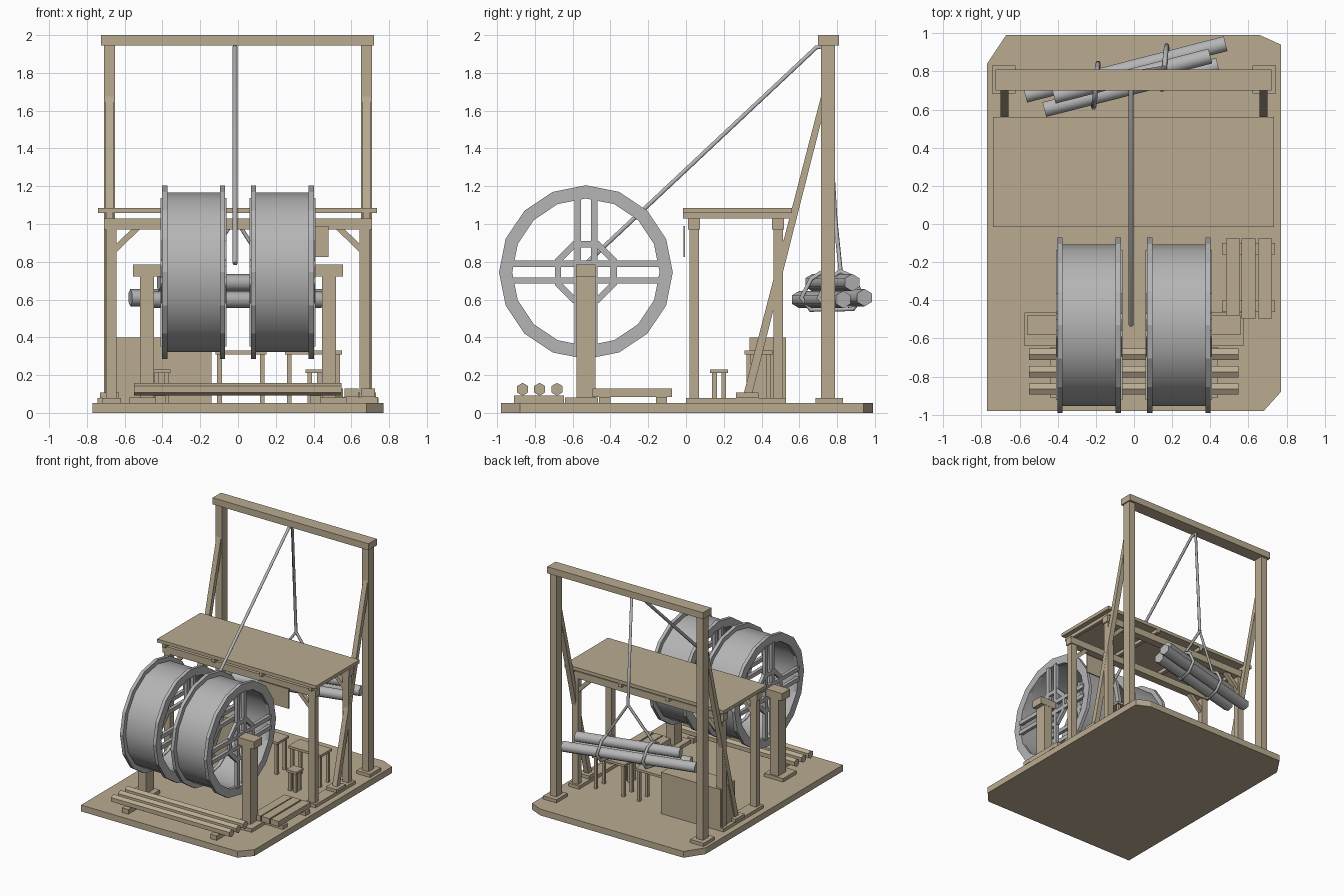
import bpy, bmesh, math
from mathutils import Vector

cube = bpy.data.objects.get("Cube")
if cube:
    bpy.data.objects.remove(cube, do_unlink=True)


def material(name, rgb):
    m = bpy.data.materials.new(name)
    m.use_nodes = True
    m.diffuse_color = (*rgb, 1)
    m.node_tree.nodes["Principled BSDF"].inputs["Base Color"].default_value = (*rgb, 1)
    return m


WOOD = material("tan_wood", (0.49, 0.41, 0.285))
GREY = material("plain_grey", (0.46, 0.46, 0.46))


def finish(name, bm, mat, smooth=0):
    bmesh.ops.recalc_face_normals(bm, faces=bm.faces[:])
    me = bpy.data.meshes.new(name)
    bm.to_mesh(me)
    bm.free()
    me.materials.append(mat)
    ob = bpy.data.objects.new(name, me)
    bpy.context.collection.objects.link(ob)
    if smooth:
        bpy.ops.object.select_all(action='DESELECT')
        ob.select_set(True)
        bpy.context.view_layer.objects.active = ob
        bpy.ops.object.shade_smooth_by_angle(angle=math.radians(smooth))
    return ob


def box(name, xs, ys, zs, mat=WOOD):
    """Box from its ranges along x, y and z."""
    bm = bmesh.new()
    bmesh.ops.create_cube(bm, size=1)
    for v in bm.verts:
        v.co = [(r[0] + r[1]) / 2 + c * (r[1] - r[0]) for r, c in zip((xs, ys, zs), v.co)]
    return finish(name, bm, mat)


def pair(name, xs, ys, zs, mat=WOOD):
    """The same box on both sides of x = 0."""
    box(name + "_left", xs, ys, zs, mat)
    box(name + "_right", (-xs[1], -xs[0]), ys, zs, mat)


def prism(name, pts, axis, lo, hi, mat=WOOD):
    """Outline extruded along an axis; the outline holds the other two coordinates."""
    bm = bmesh.new()
    verts = []
    for p in pts:
        co = list(p)
        co.insert(axis, lo)
        verts.append(bm.verts.new(co))
    face = bm.faces.new(verts)
    new = bmesh.ops.extrude_face_region(bm, geom=[face])["geom"]
    shift = Vector((0, 0, 0))
    shift[axis] = hi - lo
    bmesh.ops.translate(bm, vec=shift, verts=[g for g in new if isinstance(g, bmesh.types.BMVert)])
    return finish(name, bm, mat)


def log(name, a, b, r, mat, smooth=0, sides=6):
    a, b = Vector(a), Vector(b)
    bm = bmesh.new()
    bmesh.ops.create_cone(bm, cap_ends=True, segments=sides, radius1=r, radius2=r, depth=(b - a).length)
    rot = (b - a).to_track_quat('Z', 'Y')
    for v in bm.verts:
        v.co = rot @ v.co + (a + b) / 2
    return finish(name, bm, mat, smooth)


def ring(name, x, half, outer, inner, sides, centre, turn=0, smooth=0):
    """Flat hoop around the x axis."""
    bm = bmesh.new()
    loops = []
    for i in range(sides):
        t = 2 * math.pi * i / sides + turn
        loops.append([bm.verts.new((x + s * half, centre[0] + r * math.sin(t), centre[1] + r * math.cos(t)))
                      for s, r in ((-1, outer), (1, outer), (1, inner), (-1, inner))])
    for i in range(sides):
        p, q = loops[i], loops[(i + 1) % sides]
        for k in range(4):
            j = (k + 1) % 4
            bm.faces.new((p[k], p[j], q[j], q[k]))
    return finish(name, bm, GREY, smooth)


def rope(name, pts, r=0.012, closed=False):
    cu = bpy.data.curves.new(name, 'CURVE')
    cu.dimensions = '3D'
    cu.bevel_depth = r
    cu.bevel_resolution = 1
    cu.use_fill_caps = True
    sp = cu.splines.new('POLY')
    sp.points.add(len(pts) - 1)
    for p, co in zip(sp.points, pts):
        p.co = (*co, 1)
    sp.use_cyclic_u = closed
    cu.materials.append(GREY)
    ob = bpy.data.objects.new(name, cu)
    bpy.context.collection.objects.link(ob)


# Ground slab with clipped corners
prism("base_slab", [(-0.77, -0.98), (0.68, -0.98), (0.77, -0.88), (0.77, 0.94), (0.66, 0.99),
                    (-0.67, 0.99), (-0.77, 0.84)], 2, 0, 0.053)

# Tall hoisting frame
pair("hoist_post", (0.65, 0.71), (0.715, 0.79), (0.05, 1.95))
pair("hoist_foot", (0.62, 0.745), (0.685, 0.83), (0.05, 0.08))
box("hoist_beam", (-0.725, 0.72), (0.7, 0.81), (1.945, 2.0))
for side in (-1, 1):
    prism("hoist_brace", [(0.305, 0.1), (0.35, 0.1), (0.72, 1.56), (0.72, 1.695)], 0,
          side * 0.68 - 0.021, side * 0.68 + 0.021)
pair("brace_foot", (0.63, 0.73), (0.265, 0.385), (0.08, 0.107))

# Raised platform
box("platform_deck", (-0.74, 0.735), (-0.015, 0.56), (1.057, 1.085))
for x in (-0.68, -0.22, 0.22, 0.68):
    box("platform_joist", (x - 0.015, x + 0.015), (-0.017, 0.562), (1.028, 1.057))
for y in (0.043, 0.488):
    box("platform_beam", (-0.71, 0.71), (y - 0.032, y + 0.032), (0.972, 1.03))
    pair("platform_post", (0.643, 0.7), (y - 0.025, y + 0.025), (0.08, 0.972))
    for s in (-1, 1):
        prism("knee_brace", [(s * 0.643, 0.85), (s * 0.643, 0.895), (s * 0.565, 0.972), (s * 0.52, 0.972)],
              1, y - 0.018, y + 0.018)
pair("platform_sill", (0.62, 0.72), (0, 0.53), (0.05, 0.08))
box("hanging_board", (0.2, 0.48), (-0.014, -0.004), (0.825, 0.99))

# Twin drum wheels
HUB = (-0.53, 0.745)
for cx in (-0.235, 0.235):
    ring("wheel_drum", cx, 0.155, 0.423, 0.395, 16, HUB, smooth=30)
    for s in (-1, 1):
        ring("wheel_flange", cx + s * 0.153, 0.014, 0.46, 0.39, 16, HUB)
        ring("hub_octagon", cx + s * 0.16, 0.013, 0.178, 0.142, 8, HUB, math.pi / 8)
        xs = (cx + s * 0.16 - 0.014, cx + s * 0.16 + 0.014)
        for d in (-0.044, 0.044):
            box("spoke_level", xs, (HUB[0] - 0.393, HUB[0] + 0.393), (HUB[1] + d - 0.017, HUB[1] + d + 0.017), GREY)
            box("spoke_upright", xs, (HUB[0] + d - 0.017, HUB[0] + d + 0.017), (HUB[1] - 0.393, HUB[1] + 0.393), GREY)

# Wheel supports
pair("wheel_post", (0.445, 0.52), (-0.58, -0.48), (0.05, 0.73))
pair("wheel_post_cap", (0.405, 0.557), (-0.582, -0.478), (0.722, 0.785))
pair("wheel_post_foot", (0.4, 0.575), (-0.64, -0.465), (0.05, 0.082))

# Timber stacks on the ground
for y in (-0.865, -0.775, -0.683):
    log("ground_log", (-0.55, y, 0.125), (0.547, y, 0.125), 0.034, WOOD)
pair("log_bearer", (0.38, 0.44), (-0.91, -0.645), (0.05, 0.092))
for x in (0.518, 0.6, 0.687):
    box("plank", (x - 0.037, x + 0.037), (-0.495, -0.075), (0.085, 0.13))
for y in (-0.43, -0.13):
    box("plank_bearer", (0.46, 0.74), (y - 0.03, y + 0.03), (0.05, 0.085))


# Furniture below the platform
def table(name, x0, x1, y0, y1, top, leg):
    box(name + "_top", (x0, x1), (y0, y1), (top - 0.02, top))
    for x in (x0 + 0.01, x1 - 0.01 - leg):
        for y in (y0 + 0.01, y1 - 0.01 - leg):
            box(name + "_leg", (x, x + leg), (y, y + leg), (0.05, top - 0.02))


table("work_table", 0.25, 0.55, 0.31, 0.46, 0.33, 0.024)
table("side_table", -0.12, 0.15, 0.31, 0.46, 0.33, 0.024)
for x in (-0.405, 0.405):
    table("stool", x - 0.047, x + 0.047, 0.128, 0.222, 0.23, 0.025)
box("storage_chest", (-0.69, -0.14), (0.335, 0.53), (0.05, 0.4))

# Suspended bundle of logs
log("bundle_log_back", (-0.57, 0.675, 0.61), (0.48, 0.945, 0.61), 0.046, GREY, 65)
log("bundle_log_front", (-0.47, 0.6, 0.6), (0.44, 0.832, 0.6), 0.046, GREY, 65)
log("bundle_log_top", (-0.42, 0.67, 0.69), (0.4, 0.88, 0.69), 0.046, GREY, 65)

# Hoisting rope and slings
APEX = (-0.015, 0.79, 1.03)
rope("hoist_rope", [(-0.015, -0.53, 0.79), (-0.015, 0.69, 1.935), (-0.015, 0.74, 1.94), APEX], 0.013)
along = Vector((1, 0.256, 0)).normalized()
across = Vector((-along.y, along.x, 0))
for x in (-0.2, 0.16):
    mid = Vector((x, 0.778 + 0.256 * x, 0))
    up = Vector((0, 0, 1))
    loop = [mid + across * a + up * z + along * k for a, z, k in
            ((0, 0.75, 0), (0.06, 0.72, 0.02), (0.11, 0.62, 0.04), (0.06, 0.55, 0.03),
             (-0.06, 0.545, -0.03), (-0.11, 0.61, -0.04), (-0.06, 0.71, -0.02))]
    rope("sling_loop", loop, 0.013, True)
    rope("sling_line", [APEX, loop[0]], 0.011)
